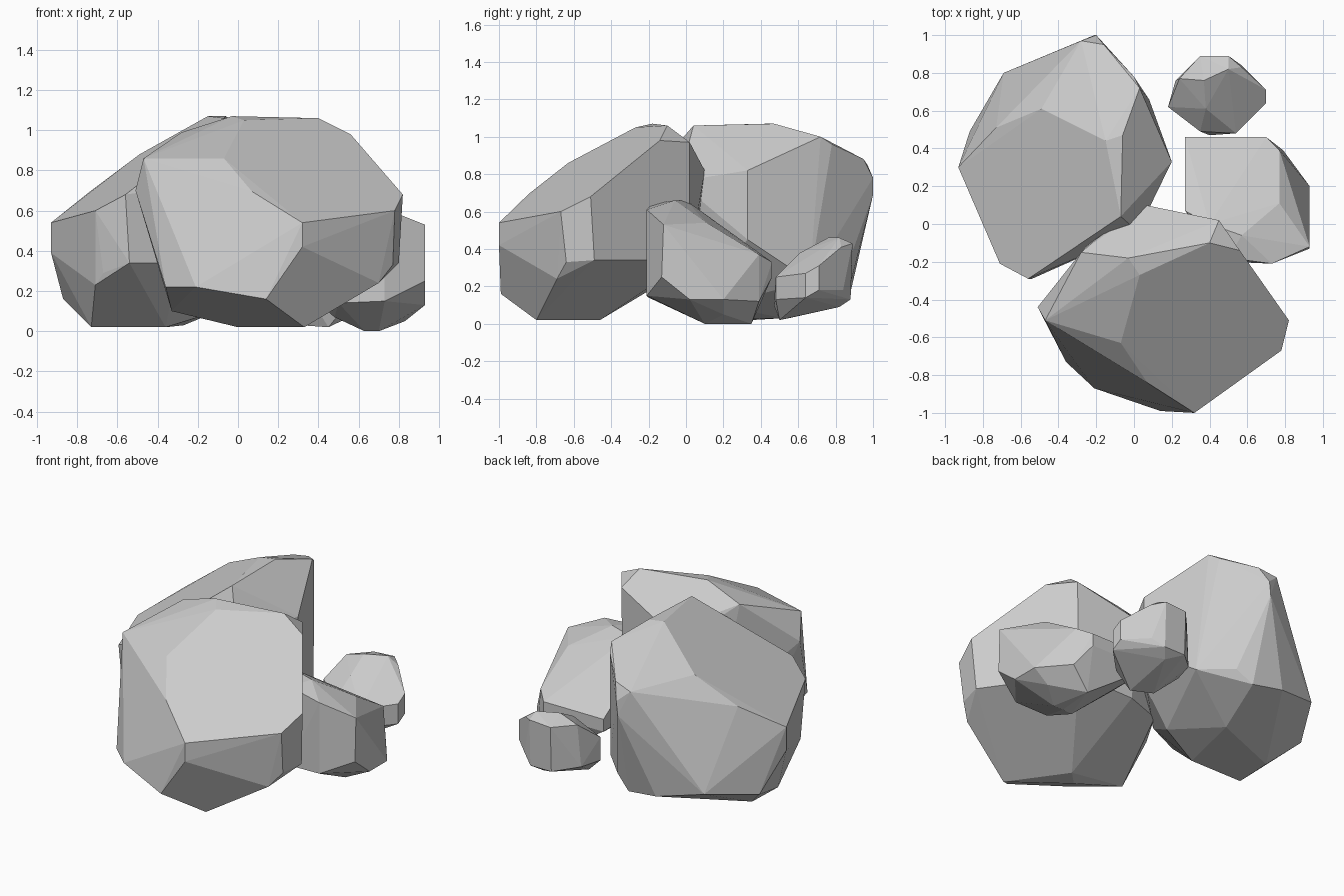
import bpy, bmesh, math


def rock(name, corners):
    """Flat-faceted boulder: convex shell round a few chiselled corners."""
    bm = bmesh.new()
    for c in corners:
        bm.verts.new(c)
    res = bmesh.ops.convex_hull(bm, input=bm.verts[:])
    junk = {g for k in ("geom_interior", "geom_unused") for g in res[k]
            if isinstance(g, bmesh.types.BMVert)}
    bmesh.ops.delete(bm, geom=[v for v in junk if v.is_valid], context='VERTS')
    # merge nearly level triangles into broad facets
    bmesh.ops.dissolve_limit(bm, angle_limit=math.radians(4),
                             verts=bm.verts[:], edges=bm.edges[:])
    bmesh.ops.recalc_face_normals(bm, faces=bm.faces[:])
    mesh = bpy.data.meshes.new(name)
    bm.to_mesh(mesh)
    bm.free()
    ob = bpy.data.objects.new(name, mesh)
    bpy.context.collection.objects.link(ob)
    return ob


# large boulder at the front
rock("front_boulder", [
    # crown and sloping top
    (-.07, -.63, .86), (.07, -.84, .695), (.32, -1, .54), (.78, -.67, .60),
    (.82, -.51, .68), (.56, -.14, .98), (.40, -.10, 1.06), (.03, -.27, 1.05),
    (-.03, -.18, 1.07), (-.28, -.15, .99), (-.47, -.51, .86),
    # back shoulder
    (-.20, -.08, .92), (.06, .10, .82), (.45, .02, .97),
    # waist
    (-.51, -.44, .70), (.32, -1, .42), (.14, -.99, .16), (-.21, -.87, .22),
    (-.36, -.73, .22), (.70, -.69, .24), (.77, -.64, .33), (.80, -.49, .34),
    (.44, .02, .34), (.05, .04, .32), (-.20, -.05, .32), (-.39, -.35, .36),
    # foot
    (.33, -.80, .02), (0, -.55, .02), (.09, -.46, .02), (-.33, -.50, .10)])

# large boulder at the back left
rock("back_boulder", [
    # crown and sloping top
    (-.15, .44, 1.07), (-.06, .47, 1.07), (-.07, .04, 1.06), (.03, .72, 1.0),
    (0, .78, .96), (-.16, .95, .88), (-.28, .97, .85), (-.49, .61, .88),
    (-.73, .51, .70), (-.93, .30, .54), (-.71, -.21, .60), (-.56, -.29, .68),
    (.02, -.04, .76), (.20, .33, .82), (-.20, 1, .78),
    # waist
    (-.21, 1, .69), (-.93, .30, .39), (-.71, -.16, .23), (-.67, -.20, .29),
    (-.54, -.29, .34), (-.30, -.18, .34), (.20, .33, .45), (.06, .19, .30),
    (.08, .66, .23), (-.09, .83, .22), (-.19, .86, .14), (-.40, .88, .17),
    (-.69, .80, .23),
    # foot
    (-.87, .49, .16), (-.72, .35, .02), (-.73, .10, .02), (-.36, .10, .02),
    (-.34, .28, .02), (-.10, .18, .10), (-.27, .52, .03)])

# medium stone at the right
rock("right_stone", [
    (.40, 0, .66), (.57, -.06, .66), (.77, .11, .54), (.77, .39, .37),
    (.70, .46, .33), (.27, .46, .33), (.27, .07, .58), (.73, -.21, .61),
    (.50, -.18, .64), (.93, -.12, .53), (.93, -.13, .25), (.93, .02, .13),
    (.93, .20, .13), (.79, .39, .12), (.70, .46, .25), (.27, .46, .25),
    (.27, .10, .25), (.73, -.21, .15), (.50, -.20, .14), (.83, .20, .05),
    (.70, .10, 0), (.63, .10, 0), (.65, .35, 0), (.48, 0, .07)])

# small stone at the back right
rock("small_stone", [
    (.37, .76, .46), (.38, .61, .38), (.50, .82, .46), (.57, .83, .41),
    (.24, .77, .42), (.35, .89, .42), (.50, .89, .43), (.70, .71, .31),
    (.70, .64, .27), (.54, .48, .25), (.35, .49, .26), (.18, .62, .30),
    (.70, .71, .18), (.70, .64, .14), (.54, .48, .13), (.40, .47, .10),
    (.18, .62, .15), (.22, .76, .15), (.45, .50, .02), (.31, .55, .03),
    (.45, .82, .09), (.35, .88, .13), (.50, .88, .13), (.57, .84, .18)])
